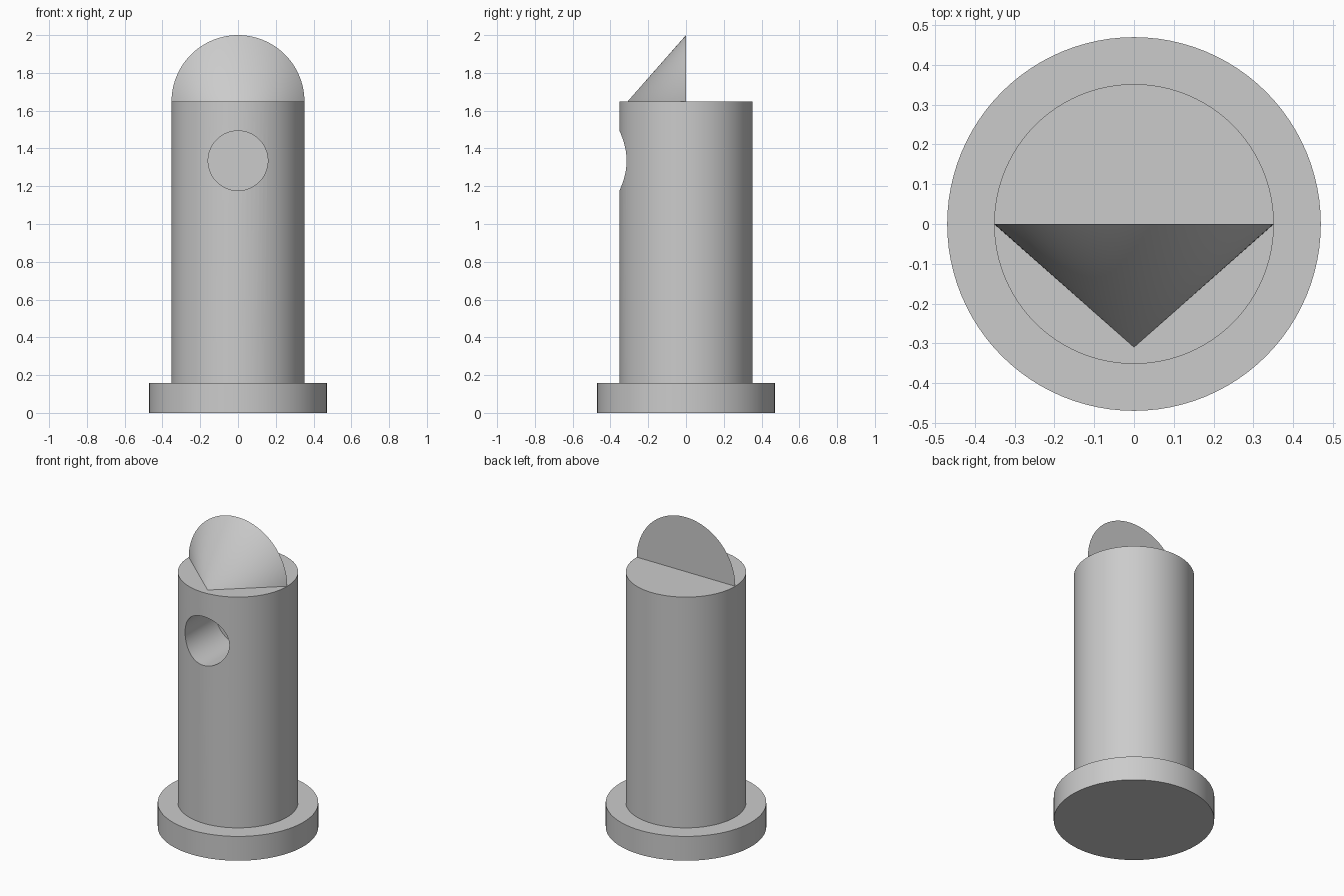
import bpy
import bmesh
from math import pi, sin, cos, radians

default = bpy.data.objects.get("Cube")
if default:
    bpy.data.objects.remove(default, do_unlink=True)

GREY = (0.6, 0.6, 0.6, 1.0)
metal = bpy.data.materials.new("plain_grey")
metal.use_nodes = True
metal.diffuse_color = GREY
metal.node_tree.nodes["Principled BSDF"].inputs["Base Color"].default_value = GREY

BODY_R = 0.352
FLANGE_R = 0.47
FLANGE_TOP = 0.157
BODY_TOP = 2.0 - BODY_R
SEGMENTS = 96


def activate(obj):
    bpy.ops.object.select_all(action='DESELECT')
    obj.select_set(True)
    bpy.context.view_layer.objects.active = obj


def cylinder(name, radius, depth, location, rotation=(0, 0, 0)):
    bpy.ops.mesh.primitive_cylinder_add(vertices=SEGMENTS, radius=radius, depth=depth,
                                        location=location, rotation=rotation)
    obj = bpy.context.object
    obj.name = name
    obj.data.materials.append(metal)
    return obj


def smooth(obj):
    activate(obj)
    bpy.ops.object.shade_smooth_by_angle(angle=radians(30))


# Flange at the foot
flange = cylinder("base_flange", FLANGE_R, FLANGE_TOP, (0, 0, FLANGE_TOP / 2))
smooth(flange)

# Main shaft, sunk slightly into the flange
bottom = FLANGE_TOP - 0.02
shaft = cylinder("shaft", BODY_R, BODY_TOP - bottom, (0, 0, (BODY_TOP + bottom) / 2))

# Blind round hole from the front to the shaft's axis
cutter = cylinder("hole_cutter", 0.158, 0.5, (0, -0.25, 1.335), (pi / 2, 0, 0))
cutter.hide_render = True
cut = shaft.modifiers.new("front_hole", 'BOOLEAN')
cut.operation = 'DIFFERENCE'
cut.solver = 'EXACT'
cut.object = cutter
activate(shaft)
bpy.ops.object.modifier_apply(modifier=cut.name)
bpy.data.objects.remove(cutter, do_unlink=True)
smooth(shaft)

# Half cone on top: upright half disc at the back, point towards the front
bm = bmesh.new()
apex = bm.verts.new((0, -0.31, BODY_TOP))
steps = SEGMENTS // 2
arc = [bm.verts.new((BODY_R * cos(pi * i / steps), 0, BODY_TOP + BODY_R * sin(pi * i / steps)))
       for i in range(steps + 1)]
for a, b in zip(arc, arc[1:]):
    bm.faces.new((apex, a, b))
bm.faces.new(arc)
bm.faces.new((apex, arc[-1], arc[0]))
bmesh.ops.recalc_face_normals(bm, faces=bm.faces[:])
mesh = bpy.data.meshes.new("half_cone_tip")
bm.to_mesh(mesh)
bm.free()
mesh.materials.append(metal)
tip = bpy.data.objects.new("half_cone_tip", mesh)
bpy.context.collection.objects.link(tip)
smooth(tip)
